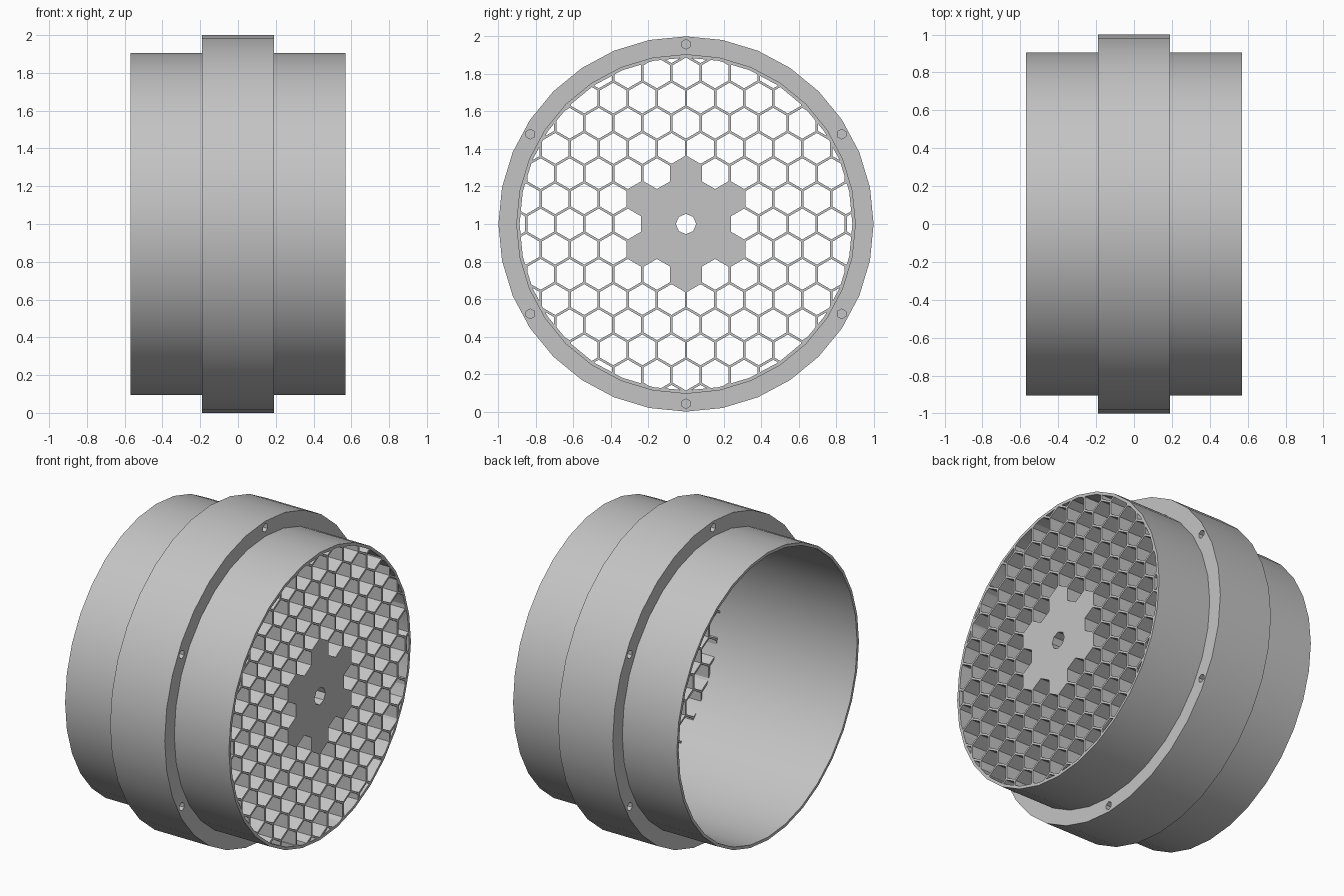
import bpy, bmesh
from math import sin, cos, pi, hypot, radians, sqrt

cube = bpy.data.objects.get("Cube")
if cube:
    bpy.data.objects.remove(cube, do_unlink=True)

SIDES = 32
OUTER, BODY, BORE = 1.0, 0.905, 0.887      # flange, sleeve and inner radii
HALF, FLANGE = 0.57, 0.19                  # half lengths along the axis
PITCH, WALL, DEPTH = 0.155, 0.013, 0.19    # honeycomb spacing, wall, thickness
MID = 1.0                                  # height of the axis

grey = bpy.data.materials.new("neutral_grey")
grey.use_nodes = True
grey.diffuse_color = (0.55, 0.55, 0.55, 1)
grey.node_tree.nodes["Principled BSDF"].inputs["Base Color"].default_value = (0.55, 0.55, 0.55, 1)


def finish(name, bm):
    bmesh.ops.recalc_face_normals(bm, faces=bm.faces)
    mesh = bpy.data.meshes.new(name)
    bm.to_mesh(mesh)
    bm.free()
    mesh.materials.append(grey)
    obj = bpy.data.objects.new(name, mesh)
    bpy.context.collection.objects.link(obj)
    return obj


def ring(bm, x, radius, sides, y=0.0, z=0.0):
    """Polygon of vertices around the x direction, one corner pointing up."""
    return [bm.verts.new((x, y + radius * sin(2 * pi * i / sides),
                          MID + z + radius * cos(2 * pi * i / sides)))
            for i in range(sides)]


def bridge(bm, a, b):
    n = len(a)
    for i in range(n):
        j = (i + 1) % n
        bm.faces.new((a[i], a[j], b[j], b[i]))


def prism(bm, x0, x1, radius, sides, y=0.0, z=0.0):
    a, b = ring(bm, x0, radius, sides, y, z), ring(bm, x1, radius, sides, y, z)
    bridge(bm, a, b)
    bm.faces.new(a)
    bm.faces.new(b)


def select(obj):
    bpy.ops.object.select_all(action="DESELECT")
    obj.select_set(True)
    bpy.context.view_layer.objects.active = obj


def cut(obj, cutter):
    cutter.hide_render = True
    select(obj)
    mod = obj.modifiers.new("cut", "BOOLEAN")
    mod.operation, mod.solver, mod.object = "DIFFERENCE", "EXACT", cutter
    bpy.ops.object.modifier_apply(modifier=mod.name)
    bpy.data.objects.remove(cutter, do_unlink=True)


# Sleeve with raised middle flange, as a closed turned profile
profile = [(-HALF, BORE), (-HALF, BODY), (-FLANGE, BODY), (-FLANGE, OUTER),
           (FLANGE, OUTER), (FLANGE, BODY), (HALF, BODY), (HALF, BORE)]
bm = bmesh.new()
loops = [ring(bm, x, r, SIDES) for x, r in profile]
for k, loop in enumerate(loops):
    bridge(bm, loop, loops[(k + 1) % len(loops)])
sleeve = finish("flanged_sleeve", bm)

# Six blind bolt holes in each flange face
bm = bmesh.new()
for side in (-1, 1):
    for k in range(6):
        a = k * pi / 3
        prism(bm, side * 0.09, side * 0.25, 0.026, 6, 0.958 * sin(a), 0.958 * cos(a))
cut(sleeve, finish("bolt_hole_cutter", bm))

# Honeycomb plate closing one end
bm = bmesh.new()
prism(bm, HALF - DEPTH, HALF, BORE, SIDES)
plate = finish("honeycomb_plate", bm)

# Hexagonal cells, leaving a solid star of cells as the hub, plus a shaft hole
bm = bmesh.new()
cell = (PITCH - WALL) / sqrt(3)
for row in range(-7, 8):
    for col in range(-12, 13):
        y, z = (col + row / 2) * PITCH, row * PITCH * sqrt(3) / 2
        if 1.9 * PITCH < hypot(y, z) < 0.95:
            prism(bm, HALF - DEPTH - 0.1, HALF + 0.1, cell, 6, y, z)
prism(bm, HALF - DEPTH - 0.1, HALF + 0.1, 0.054, 8)
cut(plate, finish("cell_cutter", bm))

for obj in (sleeve, plate):
    select(obj)
    bpy.ops.object.shade_smooth_by_angle(angle=radians(30))
